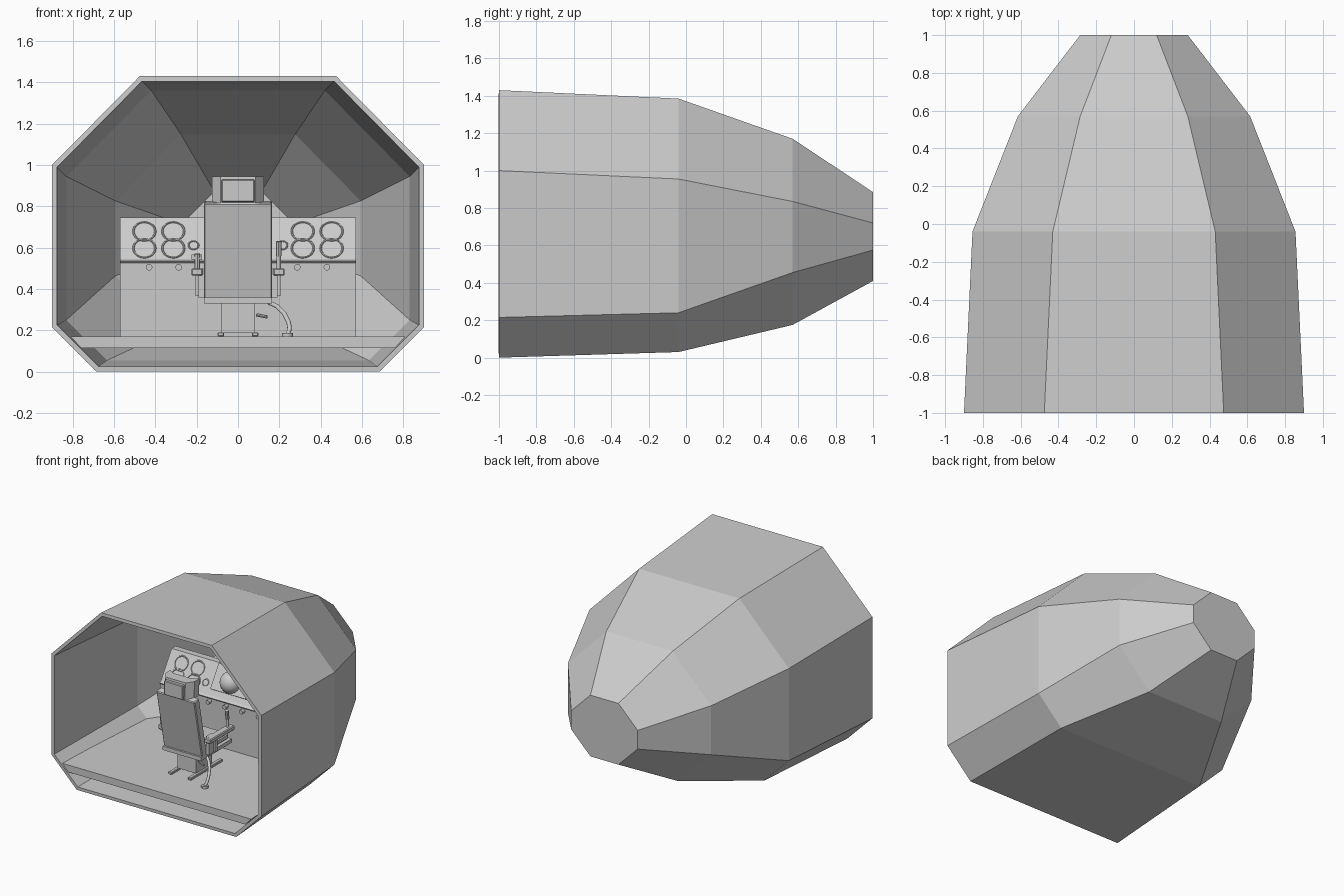
import bpy, bmesh, math
from mathutils import Vector

if "Cube" in bpy.data.objects:
    bpy.data.objects.remove(bpy.data.objects["Cube"])


def finish(name, bm, smooth=False):
    bmesh.ops.recalc_face_normals(bm, faces=bm.faces[:])
    me = bpy.data.meshes.new(name)
    bm.to_mesh(me)
    bm.free()
    ob = bpy.data.objects.new(name, me)
    bpy.context.collection.objects.link(ob)
    if smooth:
        bpy.context.view_layer.objects.active = ob
        ob.select_set(True)
        bpy.ops.object.shade_smooth_by_angle()
        ob.select_set(False)
    return ob


def loft(name, rings, caps=(True, True)):
    bm = bmesh.new()
    vs = [[bm.verts.new(p) for p in r] for r in rings]
    n = len(vs[0])
    for a, b in zip(vs, vs[1:]):
        for i in range(n):
            bm.faces.new((a[i], a[(i + 1) % n], b[(i + 1) % n], b[i]))
    if caps[0]:
        bm.faces.new(vs[0])
    if caps[1]:
        bm.faces.new(vs[-1])
    return finish(name, bm)


def box(name, loc, size, rx=0, bevel=0):
    bm = bmesh.new()
    bmesh.ops.create_cube(bm, size=1)
    bmesh.ops.scale(bm, vec=size, verts=bm.verts)
    if bevel:
        bmesh.ops.bevel(bm, geom=bm.edges[:], offset=bevel, segments=1, affect='EDGES')
    ob = finish(name, bm)
    ob.location, ob.rotation_euler = loc, (rx, 0, 0)
    return ob


def rod(name, a, b, r, sides=12):
    a, b = Vector(a), Vector(b)
    bm = bmesh.new()
    bmesh.ops.create_cone(bm, cap_ends=True, segments=sides, radius1=r, radius2=r, depth=(b - a).length)
    ob = finish(name, bm, True)
    ob.location = (a + b) / 2
    ob.rotation_euler = (b - a).to_track_quat('Z', 'Y').to_euler()
    return ob


def tube(name, pts, r):
    cu = bpy.data.curves.new(name, 'CURVE')
    cu.dimensions, cu.bevel_depth, cu.bevel_resolution, cu.use_fill_caps = '3D', r, 2, True
    s = cu.splines.new('POLY')
    s.points.add(len(pts) - 1)
    for p, q in zip(s.points, pts):
        p.co = (*q, 1)
    ob = bpy.data.objects.new(name, cu)
    bpy.context.collection.objects.link(ob)


# Hull: octagonal rings (y, half width, roof half width, roof z, shoulder z, lower z, keel z)
def octagon(y, w, t, zt, zs, zl, zb):
    b = w - (zl - zb)
    half = [(t, zt), (w, zs), (w, zl), (b, zb)]
    return [(x, y, z) for x, z in half] + [(-x, y, z) for x, z in reversed(half)]


hull = loft("hull", [octagon(*s) for s in (
    (-1, .9, .475, 1.43, 1.0, .215, 0),
    (-.04, .855, .43, 1.385, .955, .24, .03),
    (.57, .615, .285, 1.17, .835, .455, .175),
    (1, .285, .12, .885, .72, .575, .41))], (False, True))
m = hull.modifiers.new("wall", 'SOLIDIFY')
m.thickness, m.offset, m.use_even_offset = .025, -1, True

# Floor follows the hull
loft("floor", [[(-t, y, .17), (t, y, .17), (b, y, z), (-b, y, z)] for y, t, b, z in (
    (-.995, .81, .76, .115), (-.04, .77, .715, .115), (.2, .56, .51, .12), (.42, .39, .385, .165))])

# Console with sloped upper panel
prof = [(-.14, .165), (-.14, .525), (-.15, .535), (-.13, .545), (0, .745), (.05, .745), (.05, .165)]
loft("console", [[(x, y, z) for y, z in prof] for x in (-.57, .57)])
TILT = 1.0


def on_panel(x, z, lift=0.0):
    y = -.13 + (z - .545) * .65
    return Vector((x, y - lift * math.sin(TILT), z + lift * math.cos(TILT)))


def ring(name, x, z, r, tube_r):
    bpy.ops.mesh.primitive_torus_add(major_segments=32, minor_segments=6, major_radius=r, minor_radius=tube_r,
                                     location=on_panel(x, z, .004), rotation=(TILT, 0, 0))
    bpy.context.object.name = name
    bpy.ops.object.shade_smooth_by_angle()
    bpy.context.object.select_set(False)


# Instruments
for s in (-1, 1):
    for x in (.313, .453):
        for z in (.595, .677):
            ring("gauge_ring", s * x, z, .053, .005)
    ring("small_gauge_ring", s * .215, .61, .024, .004)
for x in (-.43, -.287, -.143, 0, .143, .287, .43):
    rod("knob", (x, -.135, .505), (x, -.17, .505), .016)
box("display_frame", on_panel(0, .66, .008), (.3, .19, .03), TILT)
bm = bmesh.new()
bmesh.ops.create_uvsphere(bm, u_segments=24, v_segments=12, radius=.08)
ball = finish("horizon_ball", bm, True)
ball.location = on_panel(0, .65, .03)

# Seat: reclined back, cushion, winged headrest
box("seat_back", (0, -.69, .58), (.33, .06, .49), .203, .006)
box("seat_pan", (0, -.5, .345), (.33, .38, .03))
box("seat_cushion", (0, -.49, .38), (.29, .34, .05), 0, .012)
plan = [(-.125, -.66), (-.125, -.72), (-.085, -.775), (.085, -.775), (.125, -.72), (.125, -.66), (.08, -.69), (-.08, -.69)]
loft("headrest", [[(x, y + d, z) for x, y in plan] for z, d in ((.815, 0), (.945, .01))])
box("headrest_pad", (0, -.78, .875), (.16, .03, .11), 0, .005)

# Pedestal and floor rails
box("pedestal", (0, -.53, .26), (.16, .2, .14))
for s in (-1, 1):
    box("seat_rail", (s * .083, -.52, .18), (.03, .39, .02), 0, .004)
    # Armrests with brackets and control sticks
    box("armrest", (s * .198, -.51, .482), (.056, .3, .035), 0, .006)
    box("armrest_bracket", (s * .178, -.6, .43), (.025, .06, .14))
    box("armrest_post", (s * .195, -.56, .42), (.02, .03, .11))
    top = .63 if s > 0 else .57
    rod("stick", (s * .197, -.41, .49), (s * .197, -.41, top - .05), .01)
    rod("stick_grip", (s * .197, -.41, top - .07), (s * .197, -.42, top), .014, 8)
box("left_throttle_head", (-.2, -.41, .555), (.05, .025, .025))

# Hose and adjustment lever
tube("hose", [(.15, -.6, .335), (.19, -.63, .315), (.225, -.67, .28), (.245, -.71, .24), (.25, -.74, .205), (.24, -.75, .18)], .011)
rod("hose_foot", (.24, -.75, .17), (.24, -.75, .187), .026)
rod("seat_lever", (.09, -.6, .275), (.14, -.62, .265), .008, 8)
